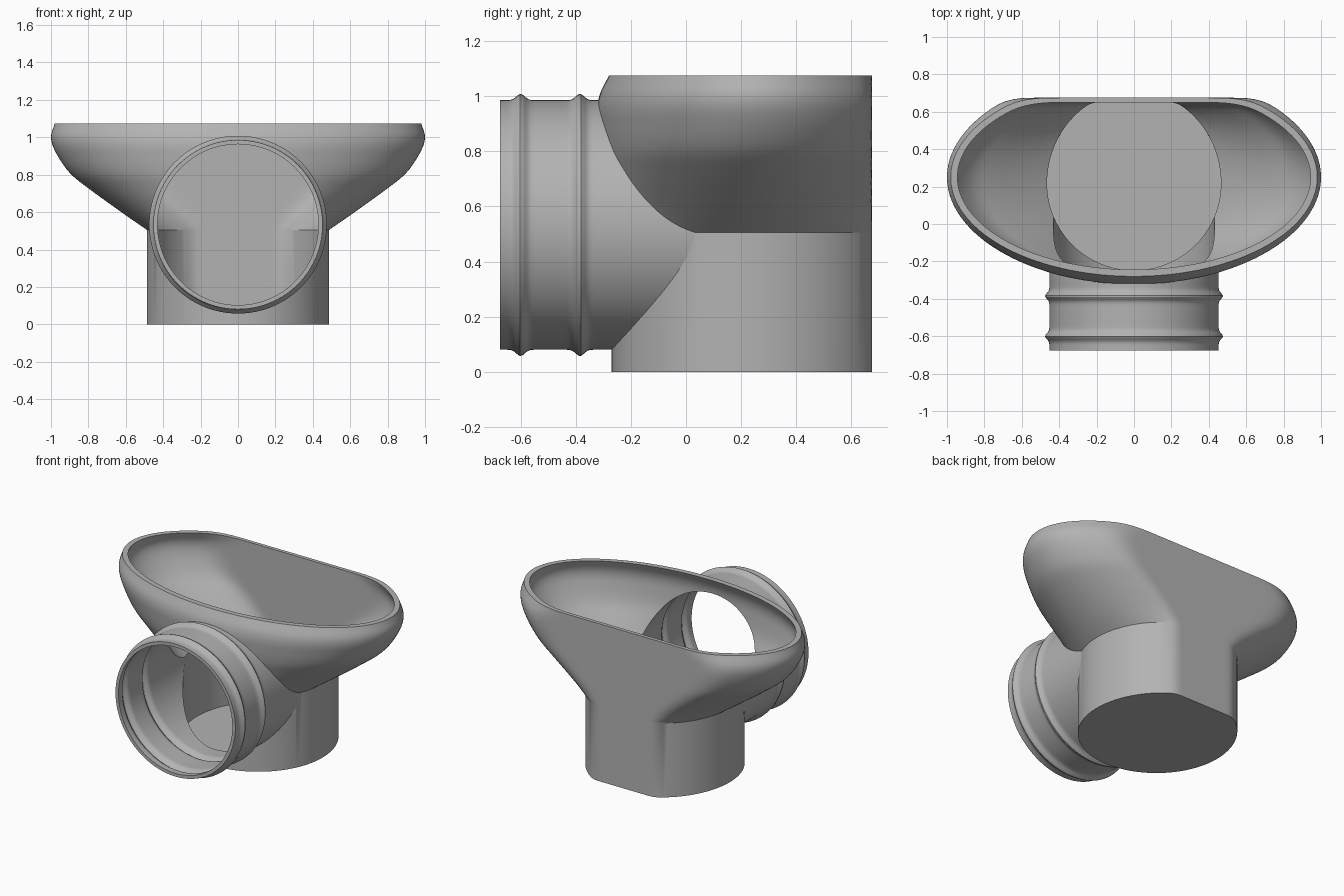
import bpy, bmesh
from math import sin, cos, pi, exp
from mathutils import Vector

if "Cube" in bpy.data.objects:
    bpy.data.objects.remove(bpy.data.objects["Cube"])

SEG = 128
grey = bpy.data.materials.new("plain grey")
grey.use_nodes = True
GREY = (0.45, 0.45, 0.45, 1)
grey.diffuse_color = GREY
grey.node_tree.nodes["Principled BSDF"].inputs["Base Color"].default_value = GREY


def loft(name, rings):
    """Closed solid through a list of equal-length point rings."""
    bm = bmesh.new()
    loops = [[bm.verts.new(p) for p in ring] for ring in rings]
    for low, high in zip(loops, loops[1:]):
        for i in range(SEG):
            j = (i + 1) % SEG
            bm.faces.new((low[i], low[j], high[j], high[i]))
    bm.faces.new(loops[0][::-1])
    bm.faces.new(loops[-1])
    bmesh.ops.recalc_face_normals(bm, faces=bm.faces)
    mesh = bpy.data.meshes.new(name)
    bm.to_mesh(mesh)
    bm.free()
    mesh.materials.append(grey)
    obj = bpy.data.objects.new(name, mesh)
    bpy.context.collection.objects.link(obj)
    return obj


def soft_min(y, limit, k):
    h = max(k - abs(y - limit), 0) / k
    return min(y, limit) - h * h * k / 4


def section(z, half_x, half_y, back):
    """Oval cross-section flattened against the back plane."""
    rise = min(max((z - 0.5) / 0.4, 0), 1)
    centre = 0.217 + 0.033 * rise
    rear = half_y + 0.03 * (1 - rise)
    ring = []
    for i in range(SEG):
        t = 2 * pi * (i + 0.5) / SEG
        y = centre + (rear if sin(t) > 0 else half_y) * sin(t)
        ring.append((half_x * cos(t), soft_min(y, back, 0.02 + 0.03 * rise), z))
    return ring


def smooth_rows(rows, steps=5):
    """Catmull-Rom refinement of the flare profile."""
    pts = [Vector(r) for r in rows]
    pts = [2 * pts[0] - pts[1]] + pts + [2 * pts[-1] - pts[-2]]
    out = []
    for a, b, c, d in zip(pts, pts[1:], pts[2:], pts[3:]):
        for s in range(steps):
            t = s / steps
            out.append(0.5 * (2 * b + (c - a) * t + (2 * a - 5 * b + 4 * c - d) * t ** 2
                              + (3 * b - a - 3 * c + d) * t ** 3))
    return out + [pts[-2]]


# Flared hopper on an upright base: height, half width, half depth
flare = smooth_rows([
    (0.505, 0.487, 0.487), (0.59, 0.61, 0.495), (0.72, 0.79, 0.53), (0.81, 0.9, 0.555),
    (0.92, 0.975, 0.572), (1.0, 1.0, 0.565), (1.075, 0.98, 0.53)])
outer = [section(0, 0.487, 0.487, 0.675)] + [section(*r, 0.675) for r in flare]
inner = [section(0.025, 0.465, 0.465, 0.65)]
for z, a, b in flare:
    wall = 0.022 + 0.014 * min((z - 0.505) / 0.2, 1)
    inner.append(section(z, a - wall, b - wall, 0.65))
inner.append([(x, y, z + 0.05) for x, y, z in inner[-1]])
body = loft("hopper_body", outer)
cavity = loft("hopper_cavity_cutter", inner)


# Ribbed inlet pipe along the front
def pipe(name, radius, start, end):
    rings = []
    steps = 100
    for n in range(steps + 1):
        y = start + (end - start) * n / steps
        r = radius + sum(0.023 * exp(-((y - c) / 0.021) ** 2) for c in (-0.6, -0.385))
        rings.append([(r * cos(2 * pi * i / SEG), y, 0.533 + r * sin(2 * pi * i / SEG))
                      for i in range(SEG)])
    return loft(name, rings)


tube = pipe("inlet_pipe", 0.4525, -0.675, 0.14)
bore = pipe("inlet_bore_cutter", 0.43, -0.72, 0.2)

# Join the outsides, then hollow them out
for tool, mode in ((tube, 'UNION'), (cavity, 'DIFFERENCE'), (bore, 'DIFFERENCE')):
    mod = body.modifiers.new(tool.name, 'BOOLEAN')
    mod.operation = mode
    mod.solver = 'EXACT'
    mod.object = tool
bpy.context.view_layer.update()
graph = bpy.context.evaluated_depsgraph_get()
result = bpy.data.meshes.new_from_object(body.evaluated_get(graph))
body.modifiers.clear()
body.data = result
for tool in (tube, cavity, bore):
    bpy.data.objects.remove(tool)

bpy.ops.object.select_all(action='DESELECT')
body.select_set(True)
bpy.context.view_layer.objects.active = body
bpy.ops.object.shade_smooth_by_angle(angle=0.5)
